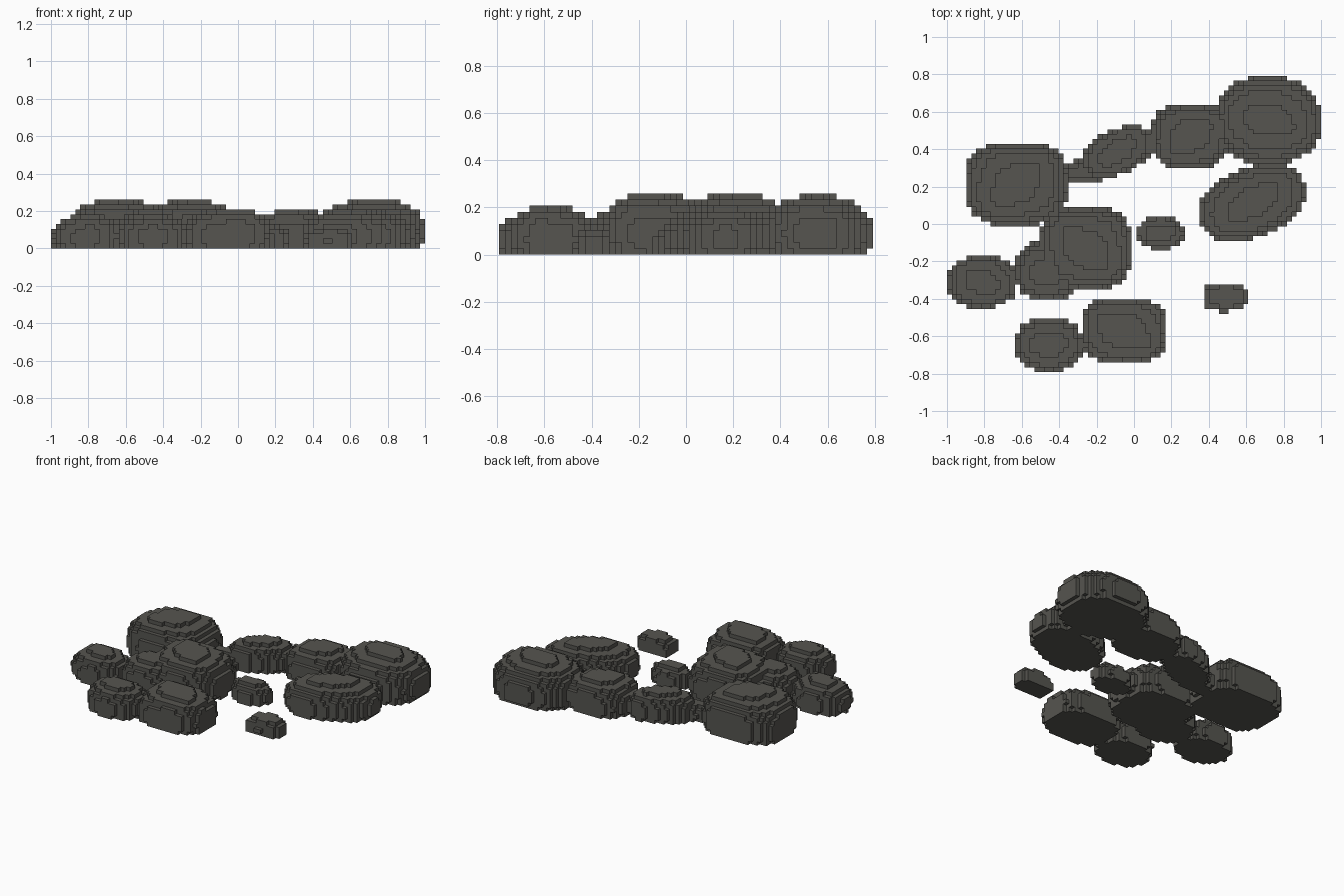
import bpy
import bmesh
from math import cos, sin, radians

# Remove the default cube
cube = bpy.data.objects.get("Cube")
if cube:
    bpy.data.objects.remove(cube, do_unlink=True)

NX, NY, NZ = 77, 61, 10      # block grid
V = 2 / NX                   # block size

# Stone colour
stone = bpy.data.materials.new("dark_grey_stone")
stone.use_nodes = True
colour = (0.092, 0.090, 0.080, 1)
stone.diffuse_color = colour
bsdf = next(n for n in stone.node_tree.nodes if n.type == 'BSDF_PRINCIPLED')
bsdf.inputs["Base Color"].default_value = colour
bsdf.inputs["Roughness"].default_value = 0.9

# name: centre x, y, radius x, y, turn, roundness, layers, ridge direction
ROCKS = {
    "large_left_rock": (-.63, .215, .275, .222, 0, 3, 10, 50),
    "large_middle_rock": (-.26, -.13, .245, .222, 0, 3, 10, -40),
    "large_back_rock": (.717, .555, .285, .237, 0, 2.3, 10, -15),
    "front_rock": (-.055, -.57, .225, .17, 0, 3.4, 8, -30),
    "right_rock": (.635, .115, .295, .185, 22, 2.3, 8, 35),
    "back_rock": (.3, .47, .21, .172, 0, 2.8, 8, 35),
    "middle_side_rock": (-.46, -.25, .18, .157, 0, 2.5, 8, 30),
    "far_left_rock": (-.81, -.31, .188, .142, 0, 2.2, 7, -40),
    "front_left_rock": (-.455, -.645, .185, .147, 0, 2.2, 7, 0),
    "back_middle_rock": (-.09, .385, .205, .12, 25, 2.3, 7, 50),
    "small_middle_rock": (.14, -.05, .132, .09, 0, 2, 5, 0),
    "small_front_rock": (.49, -.39, .12, .078, 0, 3, 4, 0),
    "small_back_rock": (-.26, .28, .13, .068, 8, 2.2, 4, 0),
}


def inside(x, y, z, rock):
    """Rounded boulder with steep sides and a faceted, ridged top."""
    cx, cy, rx, ry, turn, power, layers, ridge = rock
    x, y = x - cx, y - cy
    t, g = radians(turn), radians(ridge)
    u = (x * cos(t) + y * sin(t)) / rx
    w = (y * cos(t) - x * sin(t)) / ry
    plan = abs(u) ** power + abs(w) ** power
    if plan > 1:
        return False
    height = layers * V
    waist = 0.32 * height
    if z < waist:
        return plan + ((waist - z) / (2.4 * waist)) ** 2 <= 1
    z += 0.09 * abs(y * cos(g) - x * sin(g))
    return plan + ((z - waist) / (height - waist)) ** 3.2 <= 1


def centre(i, j, k):
    return (i + .5 - NX / 2) * V, (j + .5 - NY / 2) * V, (k + .5) * V


# Assign every filled block to one rock
owner = {}
for name, rock in ROCKS.items():
    for i in range(NX):
        for j in range(NY):
            for k in range(rock[6]):
                if (i, j, k) not in owner and inside(*centre(i, j, k), rock):
                    owner[i, j, k] = name


def build(name):
    """Make the outer block faces of one rock."""
    bm = bmesh.new()
    verts = {}

    def vert(p):
        if p not in verts:
            verts[p] = bm.verts.new(((p[0] - NX / 2) * V, (p[1] - NY / 2) * V, p[2] * V))
        return verts[p]

    for cell, who in owner.items():
        if who != name:
            continue
        for axis in range(3):
            for side in (0, 1):
                near = list(cell)
                near[axis] += 2 * side - 1
                if tuple(near) in owner:
                    continue
                corners = []
                for a, b in ((0, 0), (1, 0), (1, 1), (0, 1)):
                    p = list(cell)
                    p[axis] += side
                    p[(axis + 1) % 3] += a
                    p[(axis + 2) % 3] += b
                    corners.append(vert(tuple(p)))
                bm.faces.new(corners if side else corners[::-1])
    mesh = bpy.data.meshes.new(name)
    bm.to_mesh(mesh)
    bm.free()
    mesh.materials.append(stone)
    bpy.context.collection.objects.link(bpy.data.objects.new(name, mesh))


for rock_name in ROCKS:
    build(rock_name)
